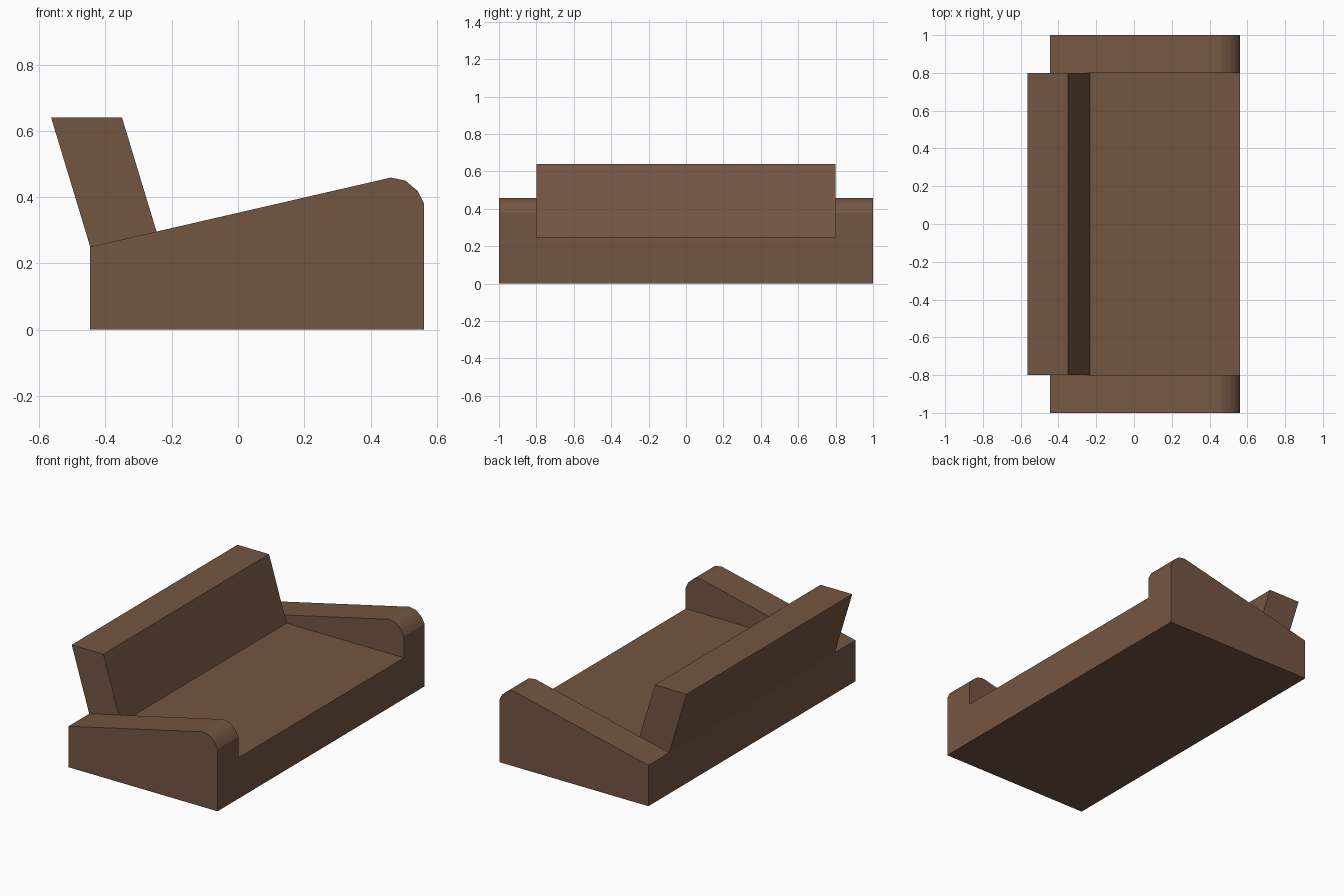
import bpy, bmesh

if "Cube" in bpy.data.objects:
    bpy.data.objects.remove(bpy.data.objects["Cube"])

brown = bpy.data.materials.new("brown upholstery")
brown.diffuse_color = (0.175, 0.092, 0.054, 1)
brown.use_nodes = True
brown.node_tree.nodes["Principled BSDF"].inputs["Base Color"].default_value = brown.diffuse_color


def extrude_profile(name, points, y0, y1, smooth=()):
    """Extrude an xz outline from y0 to y1; 'smooth' lists rounded sides."""
    bm = bmesh.new()
    near = [bm.verts.new((x, y0, z)) for x, z in points]
    far = [bm.verts.new((x, y1, z)) for x, z in points]
    n = len(points)
    for i in range(n):
        j = (i + 1) % n
        face = bm.faces.new((near[i], far[i], far[j], near[j]))
        face.smooth = i in smooth
    bm.faces.new(near)
    bm.faces.new(far[::-1])
    bmesh.ops.recalc_face_normals(bm, faces=bm.faces)
    mesh = bpy.data.meshes.new(name)
    bm.to_mesh(mesh)
    bm.free()
    mesh.materials.append(brown)
    obj = bpy.data.objects.new(name, mesh)
    bpy.context.collection.objects.link(obj)
    return obj


BACK, FRONT, SEAT_Z = -0.446, 0.562, 0.25

# Flat seat block between the arms
extrude_profile("seat", [(BACK, 0), (FRONT, 0), (FRONT, SEAT_Z), (BACK, SEAT_Z)], -0.8, 0.8)

# Leaning backrest standing on the rear of the seat
extrude_profile("backrest", [(BACK, SEAT_Z), (-0.232, SEAT_Z), (-0.35, 0.64), (-0.564, 0.64)], -0.8, 0.8)

# Sloping arms with a rounded front corner
arm = [(BACK, 0), (FRONT, 0), (FRONT, 0.38), (0.543, 0.418), (0.505, 0.45),
       (0.461, 0.459), (BACK, SEAT_Z)]
for name, y0, y1 in (("near_arm", -1, -0.8), ("far_arm", 0.8, 1)):
    extrude_profile(name, arm, y0, y1, smooth=(2, 3, 4))
